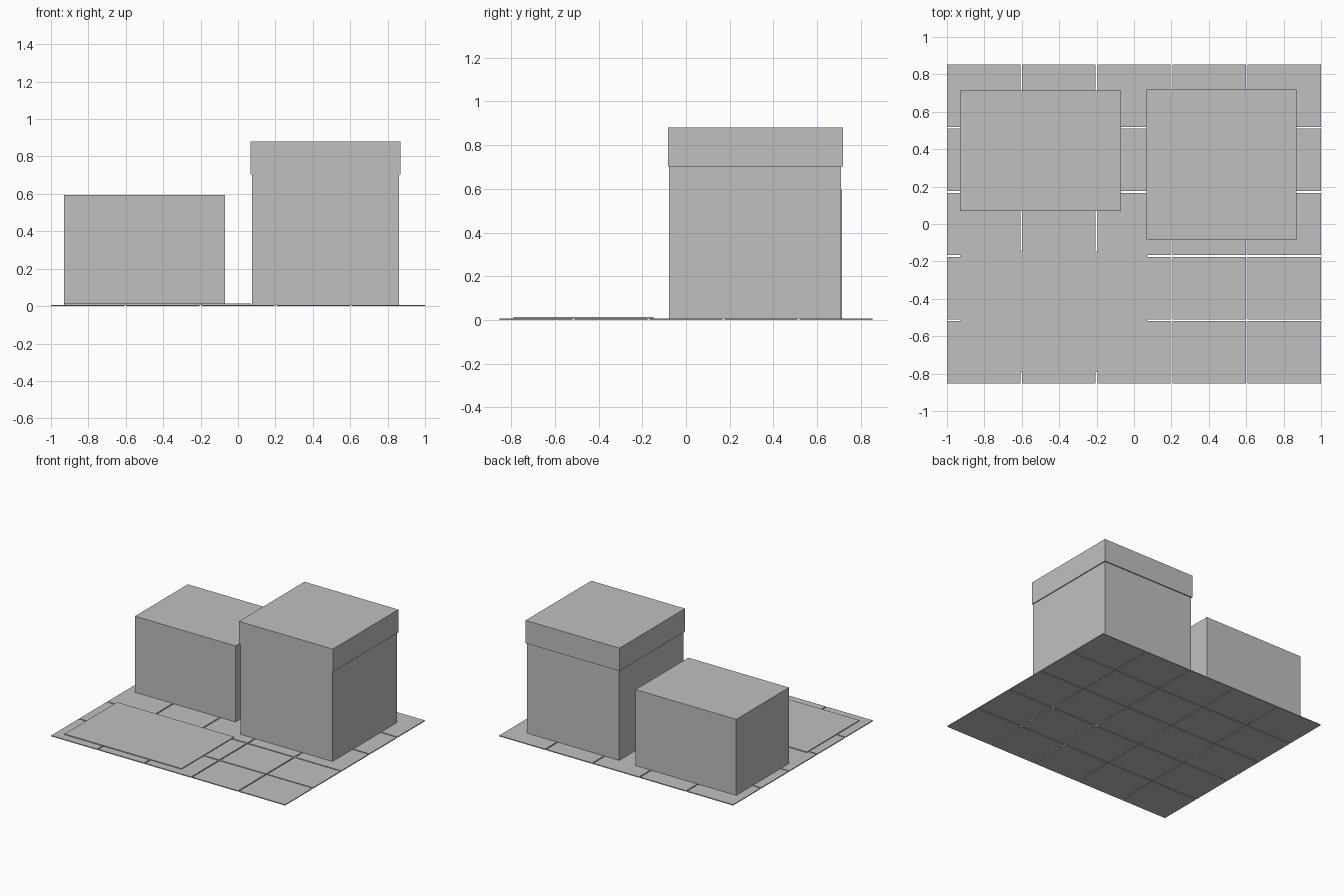
import bpy

if "Cube" in bpy.data.objects:
    bpy.data.objects.remove(bpy.data.objects["Cube"])

grey = bpy.data.materials.new("light_grey")
grey.diffuse_color = (0.53, 0.53, 0.53, 1)
grey.use_nodes = True
grey.node_tree.nodes["Principled BSDF"].inputs["Base Color"].default_value = grey.diffuse_color


def box(name, x0, x1, y0, y1, z0, z1):
    """Axis-aligned box given by its limits."""
    bpy.ops.mesh.primitive_cube_add(size=1)
    ob = bpy.context.object
    ob.name = name
    lo, hi = (x0, y0, z0), (x1, y1, z1)
    for v in ob.data.vertices:
        v.co = [hi[i] if v.co[i] > 0 else lo[i] for i in range(3)]
    ob.data.materials.append(grey)
    return ob


# Floor: 5 x 5 thin tiles with open joints
TILE_TOP = 0.007
GAP = 0.009
PX, PY = (2 + GAP) / 5, (1.706 + GAP) / 5
HX, HY = (PX - GAP) / 2, (PY - GAP) / 2
for i in range(5):
    for j in range(5):
        cx, cy = (i - 2) * PX, (j - 2) * PY
        box(f"floor_tile_{i}_{j}", cx - HX, cx + HX, cy - HY, cy + HY, 0, TILE_TOP)

# Flat mat at the front left
box("mat", -0.93, 0.07, -0.79, -0.148, TILE_TOP, 0.0135)

# Low block at the back left
box("low_block", -0.93, -0.07, 0.07, 0.715, TILE_TOP, 0.595)

# Tall block at the right with a slightly wider cap
box("tall_block", 0.074, 0.862, -0.077, 0.71, TILE_TOP, 0.703)
box("tall_block_cap", 0.066, 0.869, -0.083, 0.718, 0.703, 0.88)
